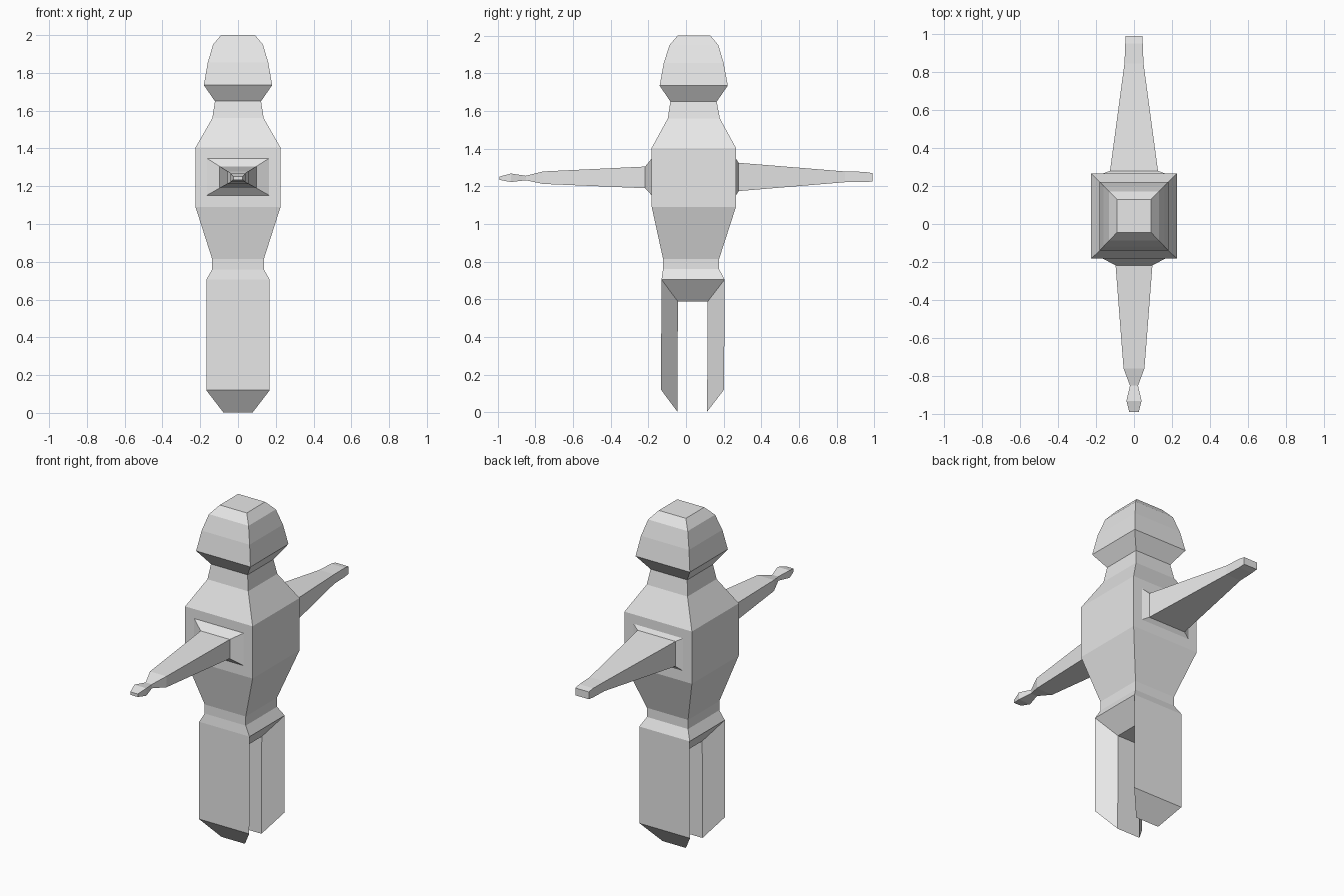
import bpy
import bmesh

cube = bpy.data.objects.get("Cube")
if cube:
    bpy.data.objects.remove(cube, do_unlink=True)

grey = bpy.data.materials.new("light grey")
grey.use_nodes = True
grey.diffuse_color = (0.8, 0.8, 0.8, 1)
grey.node_tree.nodes["Principled BSDF"].inputs["Base Color"].default_value = (0.8, 0.8, 0.8, 1)


def loft(name, rings, cap_start=False, cap_end=True, skip=None):
    """Join four-cornered rings into a flat-faced shell."""
    bm = bmesh.new()
    loops = [[bm.verts.new(p) for p in ring] for ring in rings]
    for a, b in zip(loops, loops[1:]):
        for i in range(4):
            j = (i + 1) % 4
            bm.faces.new((a[i], a[j], b[j], b[i]))
    if cap_start:
        bm.faces.new(loops[0])
    if cap_end:
        bm.faces.new(loops[-1])
    bmesh.ops.recalc_face_normals(bm, faces=bm.faces)
    if skip:
        bmesh.ops.delete(bm, geom=[f for f in bm.faces if skip(f)], context="FACES_ONLY")
    mesh = bpy.data.meshes.new(name)
    bm.to_mesh(mesh)
    bm.free()
    mesh.materials.append(grey)
    obj = bpy.data.objects.new(name, mesh)
    bpy.context.collection.objects.link(obj)
    return obj


def level(z, w, y0, y1):
    return [(-w, y0, z), (w, y0, z), (w, y1, z), (-w, y1, z)]


def slice_y(y, w, z0, z1):
    return [(-w, y, z0), (w, y, z0), (w, y, z1), (-w, y, z1)]


# Head, neck, torso and hips: height, half width, front, back
HIP = (0.705, 0.168, -0.13, 0.205)
CROTCH = (0.588, 0.078, -0.043, 0.115)
profile = [
    (2.0, 0.09, -0.045, 0.13),
    (1.95, 0.132, -0.088, 0.172),
    (1.855, 0.16, -0.118, 0.2),
    (1.735, 0.181, -0.14, 0.222),
    (1.65, 0.122, -0.083, 0.163),
    (1.56, 0.136, -0.097, 0.18),
    (1.405, 0.225, -0.182, 0.265),
    (1.09, 0.225, -0.182, 0.265),
    (0.815, 0.137, -0.122, 0.176),
    (0.76, 0.137, -0.122, 0.176),
    HIP, CROTCH]


def leg_socket(f):
    # Sloped front and back hip faces, where the legs join
    return f.calc_center_median().z < HIP[0] and abs(f.normal.y) > 0.3


loft("body", [level(*p) for p in profile], cap_start=True, skip=leg_socket)

# Legs: the sloped hip faces drawn straight down
DROP = 0.585
for name, side in (("front_leg", 2), ("back_leg", 3)):
    top = [(-HIP[1], HIP[side], HIP[0]), (HIP[1], HIP[side], HIP[0]),
           (CROTCH[1], CROTCH[side], CROTCH[0]), (-CROTCH[1], CROTCH[side], CROTCH[0])]
    foot = [(x, y - 0.003, z - DROP) for x, y, z in top]
    loft(name, [top, foot])

# Arms: distance along y, half width, bottom, top
front_arm = [
    (-0.182, 0.165, 1.152, 1.348),
    (-0.217, 0.097, 1.19, 1.305),
    (-0.76, 0.055, 1.213, 1.279),
    (-0.85, 0.021, 1.232, 1.256),
    (-0.93, 0.04, 1.223, 1.268),
    (-0.99, 0.025, 1.234, 1.252)]
back_arm = [
    (0.265, 0.165, 1.152, 1.348),
    (0.28, 0.126, 1.175, 1.325),
    (0.845, 0.05, 1.222, 1.279),
    (0.95, 0.046, 1.222, 1.277),
    (0.99, 0.045, 1.226, 1.27)]
loft("front_arm", [slice_y(*s) for s in front_arm])
loft("back_arm", [slice_y(*s) for s in back_arm])
